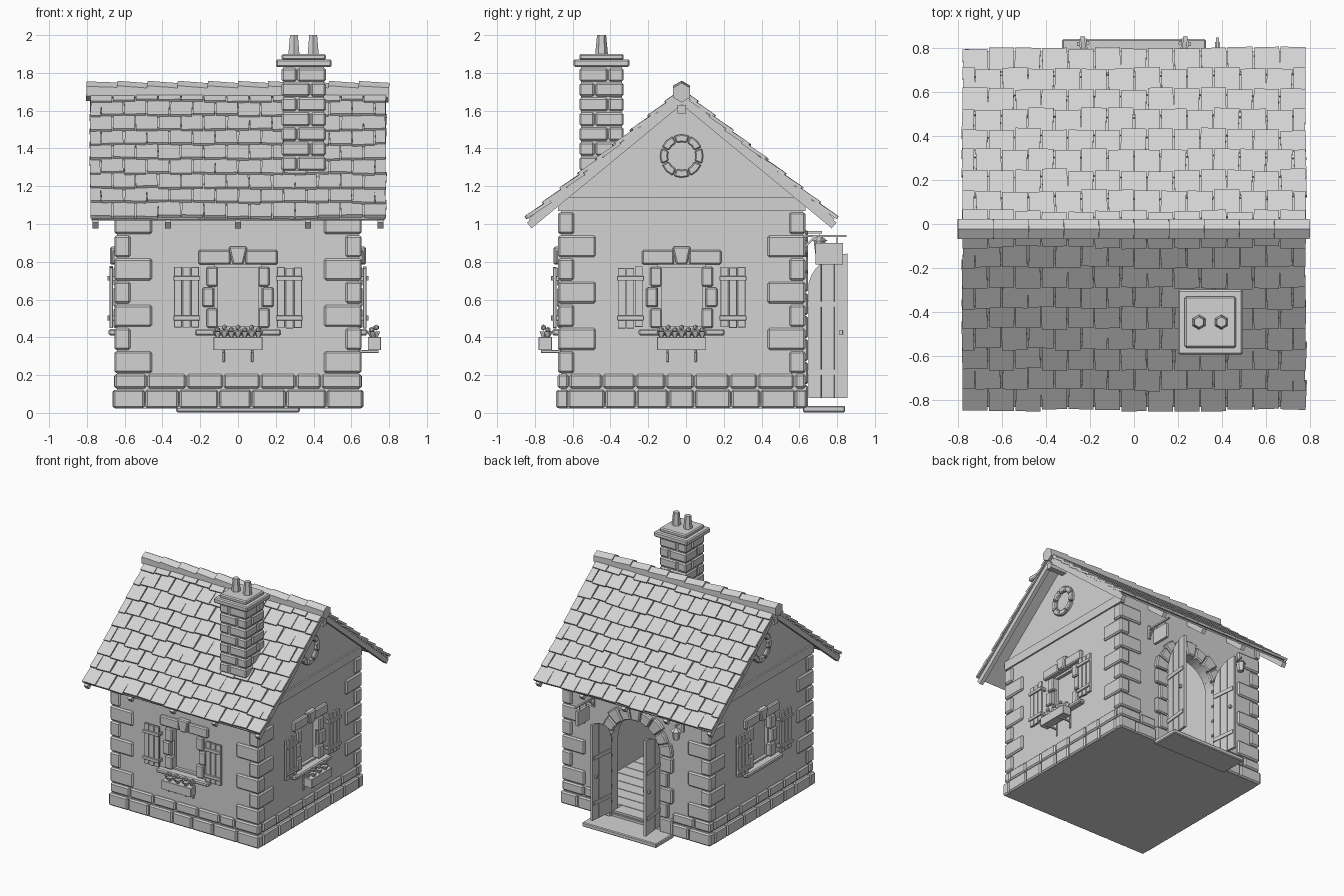
import bpy, bmesh, math, random
from mathutils import Matrix, Vector

if "Cube" in bpy.data.objects:
    bpy.data.objects.remove(bpy.data.objects["Cube"])

rng = random.Random(4)
I = Matrix.Identity(4)
T = lambda x, y, z: Matrix.Translation((x, y, z))
R = lambda a, ax: Matrix.Rotation(a, 4, ax)
# turns a prism drawn in (y, z) so that it runs along x
MX = Matrix(((0, 1, 0, 0), (1, 0, 0, 0), (0, 0, 1, 0), (0, 0, 0, 1)))

grey = bpy.data.materials.new("stone grey")
grey.diffuse_color = (0.65, 0.65, 0.65, 1)
grey.use_nodes = True
grey.node_tree.nodes["Principled BSDF"].inputs["Base Color"].default_value = grey.diffuse_color


def finish(name, bm, bevel=0):
    bmesh.ops.recalc_face_normals(bm, faces=bm.faces[:])
    me = bpy.data.meshes.new(name)
    bm.to_mesh(me)
    bm.free()
    me.materials.append(grey)
    ob = bpy.data.objects.new(name, me)
    bpy.context.collection.objects.link(ob)
    if bevel:
        m = ob.modifiers.new("bevel", 'BEVEL')
        m.width, m.segments = bevel, 1
    return ob


def box(bm, x0, x1, y0, y1, z0, z1, M=I):
    c = T((x0 + x1) / 2, (y0 + y1) / 2, (z0 + z1) / 2)
    s = Matrix.Diagonal((abs(x1 - x0), abs(y1 - y0), abs(z1 - z0), 1))
    bmesh.ops.create_cube(bm, size=1, matrix=M @ c @ s)


def prism(bm, pts, a, b, M=I):
    """Profile in (x, z), extruded along y from a to b."""
    lo = [bm.verts.new(M @ Vector((u, a, v))) for u, v in pts]
    hi = [bm.verts.new(M @ Vector((u, b, v))) for u, v in pts]
    bm.faces.new(lo)
    bm.faces.new(hi[::-1])
    for i in range(len(pts)):
        j = (i + 1) % len(pts)
        bm.faces.new((lo[i], hi[i], hi[j], lo[j]))


def arc(r, a0, a1, n, cz=0):
    return [(r * math.cos(a0 + (a1 - a0) * i / n), cz + r * math.sin(a0 + (a1 - a0) * i / n)) for i in range(n + 1)]


def wedge(bm, r0, r1, a0, a1, cz, d0, d1, M):
    prism(bm, arc(r0, a0, a1, 2, cz) + arc(r1, a0, a1, 2, cz)[::-1], d0, d1, M)


def cone(bm, r0, r1, h, x, y, z, n=6, M=I):
    bmesh.ops.create_cone(bm, cap_ends=True, segments=n, radius1=r0, radius2=r1, depth=h, matrix=M @ T(x, y, z + h / 2))


YC, H = -0.023, 0.64
# wall frames facing local -y: front, right, back, left
WALL = [T(0, YC, 0) @ R(k * math.pi / 2, 'Z') @ T(0, -H, 0) for k in range(4)]
SPRING, DOOR = 0.64, 0.215

# ---- hollow walls with window recesses and arched doorway
bm = bmesh.new()
prism(bm, [(-H, .03), (H, .03), (H, 1.145), (0, 1.672), (-H, 1.145)], -H, H, T(0, YC, 0) @ MX)
walls = finish("walls", bm)
bm = bmesh.new()
prism(bm, [(-.57, .06), (.57, .06), (.57, 1.06), (0, 1.53), (-.57, 1.06)], -.57, .57, T(0, YC, 0) @ MX)
for k in (0, 1, 3):
    box(bm, -.125, .125, -.1, .04, .44, .785, WALL[k])
cut_a = finish("room_cutter", bm)
bm = bmesh.new()
prism(bm, [(-DOOR, .06), (DOOR, .06)] + arc(DOOR, 0, math.pi, 16, SPRING), -.1, .12, WALL[2])
cut_b = finish("door_cutter", bm)
for c in (cut_a, cut_b):
    m = walls.modifiers.new("cut", 'BOOLEAN')
    m.operation, m.solver, m.object = 'DIFFERENCE', 'EXACT', c
    c.hide_render = True
    c.hide_set(True)

# ---- base, floor planks and doorstep
bm = bmesh.new()
box(bm, -.65, .65, YC - .65, YC + .65, .024, .055)
finish("base", bm)
bm = bmesh.new()
for i in range(11):
    y = YC - .57 + i * .11
    box(bm, -.57 if i < 10 else -.21, .57 if i < 10 else .21, y, y + .104, .05, .075)
finish("floor_planks", bm)
bm = bmesh.new()
box(bm, -.327, .327, .62, .842, .003, .037)
finish("doorstep", bm, .006)

# ---- plinth stones
bm = bmesh.new()
for row, (z0, z1, out) in enumerate([(.025, .122, .024), (.13, .205, .016)]):
    for k, M in enumerate(WALL):
        h = H + out - (.06 if k % 2 else 0)
        for a, b, n in ([(-h, -.32, 2), (.32, h, 2)] if k == 2 else [(-h, h, 7)]):
            w = (b - a) / n
            e = [a] + [a + w * (i + rng.uniform(-.18, .18)) for i in range(1, n)] + [b]
            for p, q in zip(e, e[1:]):
                box(bm, p + .003, q - .003, -out, .04, z0, z1, M)
finish("plinth_stones", bm, .01)

# ---- corner stones, long and short by turns
bm = bmesh.new()
for sx in (-1, 1):
    for sy in (-1, 1):
        for i in range(7):
            lx, ly = (.2, .085) if i % 2 == 0 else (.085, .2)
            z = .211 + .1227 * i
            box(bm, sx * (.655 - lx), sx * .655, YC + sy * (.655 - ly), YC + sy * .655, z, z + .115)
finish("corner_stones", bm, .01)

# ---- gable beams and round gable windows
bm = bmesh.new()
for k in (1, 3):
    box(bm, -.655, .655, -.012, .02, 1.07, 1.14, WALL[k])
finish("gable_beams", bm)
bm = bmesh.new()
for k in (1, 3):
    for i in range(8):
        a = (i + .5) * math.pi / 4
        wedge(bm, .074, .115, a + .03, a + math.pi / 4 - .03, 1.36, -.022, .02, WALL[k])
finish("round_window_stones", bm, .006)

# ---- windows
stone, wood, frame, flowers = (bmesh.new() for _ in range(4))
for k in (0, 1, 3):
    M = WALL[k]
    for s in (-1, 1):
        box(stone, s * .04, s * .21, -.025, .02, .785, .862, M)
        for i in range(3):
            x = .127 if i == 1 else .105
            box(stone, s * x, s * (x + .062), -.02, .03, .45 + .11 * i, .553 + .11 * i, M)
        for i in range(3):  # shutter planks
            j = rng.uniform(-.006, .006)
            box(wood, s * (.206 + .045 * i), s * (.248 + .045 * i), -.04, -.022, .452 + j, .772 + j, M)
        for z in (.49, .70):
            box(wood, s * .2, s * .342, -.052, -.04, z, z + .025, M)
            box(wood, s * .2, s * .215, -.035, 0, z, z + .025, M)
        box(frame, s * .108, s * .125, .015, .041, .44, .785, M)
    for z in (.44, .768):
        box(frame, -.125, .125, .015, .041, z, z + .017, M)
    prism(stone, [(-.028, .785), (.028, .785), (.05, .88), (-.05, .88)], -.038, .02, M)
    box(stone, -.228, .228, -.045, .03, .41, .443, M)
    if k < 2:  # flower box with brackets
        box(wood, -.13, .13, -.117, -.047, .332, .402, M)
        for s in (-.075, .075):
            box(wood, s - .006, s + .006, -.012, 0, .27, .41, M)
            box(wood, s - .006, s + .006, -.105, 0, .318, .332, M)
        for i in range(7):
            x = -.108 + .036 * i
            cone(flowers, .01, .026, .032, x, -.08 + .012 * (-1) ** i, .4, 5, M)
            bmesh.ops.create_icosphere(flowers, subdivisions=1, radius=.016,
                                       matrix=M @ T(x, -.08 + .012 * (-1) ** i, .44 + .012 * (i % 2)))
finish("window_stones", stone, .008)
finish("shutters_and_flower_boxes", wood, .002)
finish("window_frames", frame)
finish("flowers", flowers)

# ---- door arch and jamb stones
bm = bmesh.new()
for i in range(9):
    a, d = i * math.pi / 9, math.pi / 9
    wedge(bm, DOOR, .325 if i % 2 == 0 else .305, a + .012, a + d - .012, SPRING, -.03, .06, WALL[2])
for s in (-1, 1):
    for i in range(5):
        z = .03 + .122 * i
        box(bm, s * DOOR, s * (.325 if i % 2 == 0 else .285), -.028, .06, z, z + .117, WALL[2])
finish("door_stones", bm, .008)

# ---- open door leaves: three arched planks, battens and knob each
bm = bmesh.new()
top = lambda u: SPRING + .005 + math.sqrt(max(0, DOOR ** 2 - (DOOR - u) ** 2)) * .92
for s in (-1, 1):
    L = T(s * .213, .645, 0) @ R(math.radians(90 - 6 * s), 'Z')
    for i in range(3):
        u0, u1 = .004 + .07 * i, .071 + .07 * i
        us = [u1 + (u0 - u1) * j / 4 for j in range(5)]
        prism(bm, [(u0, .08), (u1, .08)] + [(u, top(u)) for u in us], -.01, .01, L)
    for z in (.2, .56):
        box(bm, .004, .2, -.017, .017, z, z + .03, L)
    box(bm, .17, .188, -.028, .028, .415, .435, L)
finish("door_leaves", bm)

# ---- hanging sign
bm = bmesh.new()
box(bm, .373, .387, .6, .85, .93, .942)
box(bm, .37, .39, .61, .632, .86, .965)
box(bm, -.005, .005, 0, .09, -.005, .005, T(.38, .62, .87) @ R(math.radians(45), 'X'))
for y in (.715, .8):
    box(bm, .377, .383, y - .003, y + .003, .89, .935)
box(bm, .369, .391, .685, .83, .785, .9)
finish("hanging_sign", bm)

# ---- wall lantern
bm = bmesh.new()
box(bm, -.42, -.4, .6, .632, .87, .98)
box(bm, -.416, -.404, .61, .72, .95, .962)
box(bm, -.412, -.408, .706, .71, .92, .955)
cone(bm, .024, .032, .065, -.41, .708, .845)
cone(bm, .042, .008, .028, -.41, .708, .91)
finish("lantern", bm)

# ---- roof: deck, rafters and tiles on both slopes
A = math.radians(39.5)
deck, rafters, tiles = bmesh.new(), bmesh.new(), bmesh.new()
for side in (0, 1):
    S = T(0, YC, 1.68) @ R(side * math.pi, 'Z') @ R(A, 'X')
    box(deck, -.775, .775, -1.04, 0, 0, .012, S)
    for x in (-.755, -.37, 0, .37, .755):
        box(rafters, x - .016, x + .016, -1.06, 0, -.037, .002, S)
    for i in range(9):
        low = 1.04 - .12 * i
        w, off = 1.57 / 13, (i % 2) / 2
        for j in range(13 + i % 2):
            x0 = max(-.785, -.785 + w * (j - off)) + .003
            x1 = min(.785, -.785 + w * (j + 1 - off)) - .003
            s = low + rng.uniform(-.009, .009)
            tilt = R(-.1 + rng.uniform(-.015, .015), 'X') @ R(rng.uniform(-.04, .04), 'Z')
            h = (x1 - x0) / 2
            box(tiles, -h, h, 0, min(.15, s), -.018, 0, S @ T((x0 + x1) / 2, -s, .035) @ tilt)
finish("roof_deck", deck)
finish("rafters", rafters)
finish("roof_tiles", tiles)
bm = bmesh.new()
box(bm, -.022, .022, -.78, .78, -.022, .022, T(0, YC, 1.607) @ MX)
finish("ridge_beam", bm)

# ---- ridge caps, each tilted over the next
bm = bmesh.new()
hexagon = [(.052 * math.sin(i * math.pi / 3), .052 * math.cos(i * math.pi / 3)) for i in range(6)]
for i in range(10):
    M = T(-.72 + .16 * i, YC, 1.70) @ R(rng.uniform(.03, .08), 'Y')
    prism(bm, hexagon, -.083, .079, M @ MX)
finish("ridge_caps", bm)

# ---- chimney
CX, CY = .348, -.447
bm = bmesh.new()
box(bm, CX - .108, CX + .108, CY - .108, CY + .108, 1.2, 1.84)
finish("chimney_core", bm)
bm = bmesh.new()
for i in range(8):
    z, f = 1.205 + .0785 * i, .035 * (-1) ** i
    for x0, x1 in ((-.117, f - .003), (f + .003, .117)):
        for y0, y1 in ((-.117, -f - .003), (-f + .003, .117)):
            box(bm, CX + x0, CX + x1, CY + y0, CY + y1, z, z + .071)
finish("chimney_bricks", bm, .009)
bm = bmesh.new()
box(bm, CX - .148, CX + .148, CY - .148, CY + .148, 1.832, 1.872)
box(bm, CX - .117, CX + .117, CY - .117, CY + .117, 1.868, 1.9)
finish("chimney_cap", bm, .008)
bm = bmesh.new()
for x in (-.052, .05):
    cone(bm, .034, .024, .105, CX + x, CY, 1.895)
finish("chimney_pots", bm)
